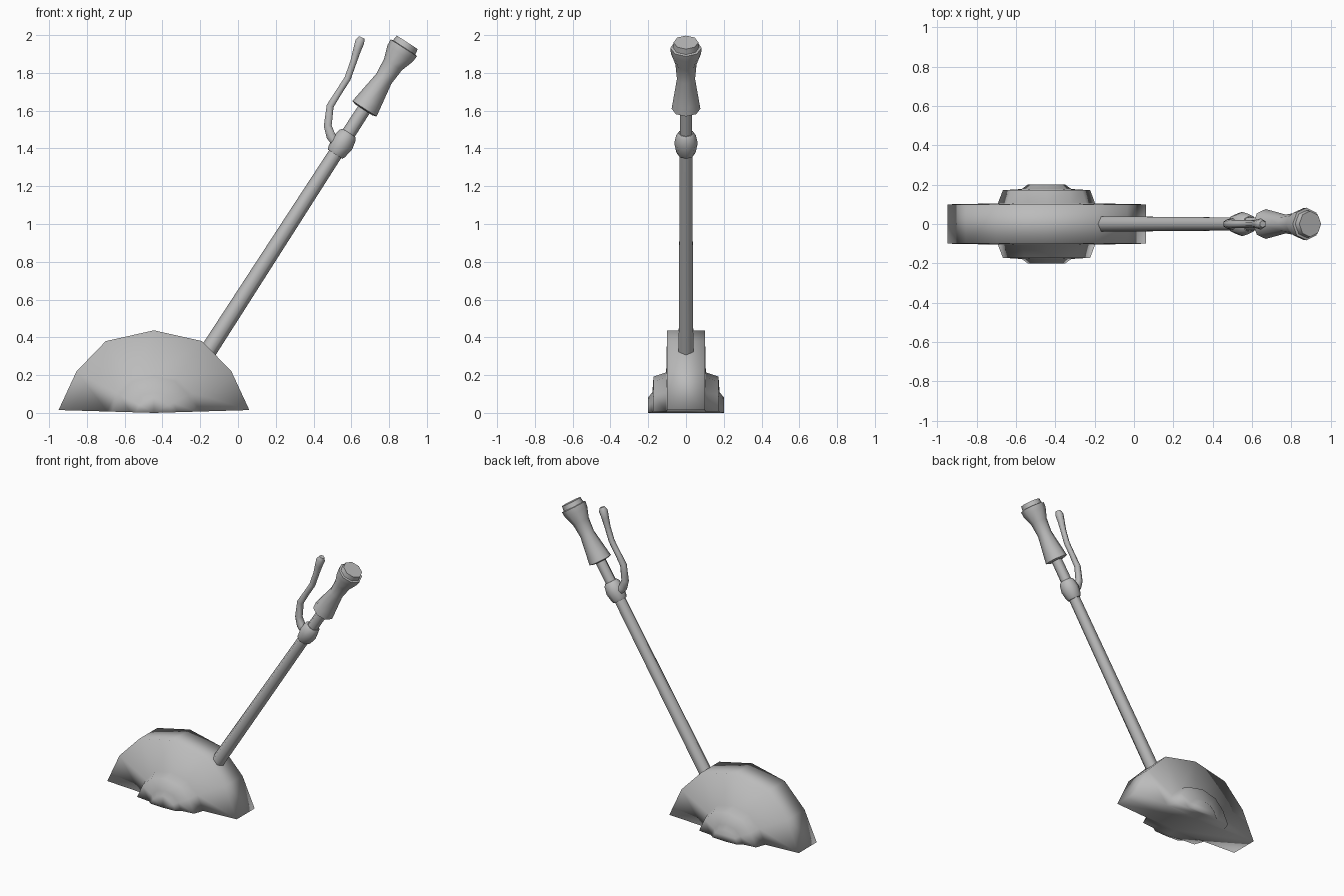
import bpy, bmesh, math
from mathutils import Vector

cube = bpy.data.objects.get("Cube")
if cube:
    bpy.data.objects.remove(cube, do_unlink=True)

grey = bpy.data.materials.new("plain_grey")
grey.use_nodes = True
tone = (0.5, 0.5, 0.5, 1)
grey.diffuse_color = tone
grey.node_tree.nodes["Principled BSDF"].inputs["Base Color"].default_value = tone

HUB_X = -0.445
FOOT = Vector((-0.15, 0, 0.34))
AXIS = Vector((0.542, 0, 0.84)).normalized()
ACROSS = Vector((AXIS.z, 0, -AXIS.x))
SIDE = Vector((0, 1, 0))


def loft(name, rings, angle=None):
    """Skin a list of closed rings and cap both ends."""
    bm = bmesh.new()
    loops = [[bm.verts.new(p) for p in ring] for ring in rings]
    n = len(loops[0])
    for a, b in zip(loops, loops[1:]):
        for i in range(n):
            j = (i + 1) % n
            bm.faces.new((a[i], a[j], b[j], b[i]))
    bm.faces.new(loops[0])
    bm.faces.new(loops[-1])
    bmesh.ops.recalc_face_normals(bm, faces=bm.faces)
    mesh = bpy.data.meshes.new(name)
    bm.to_mesh(mesh)
    bm.free()
    mesh.materials.append(grey)
    mesh.shade_smooth()
    obj = bpy.data.objects.new(name, mesh)
    bpy.context.collection.objects.link(obj)
    if angle:
        bpy.ops.object.select_all(action='DESELECT')
        obj.select_set(True)
        bpy.context.view_layer.objects.active = obj
        bpy.ops.object.shade_smooth_by_angle(angle=math.radians(angle))
    return obj


def turned(name, profile, sides, angle=None):
    """Part turned about the sloping lever axis; profile is (distance, radius)."""
    rings = []
    for t, r in profile:
        turns = [math.tau * i / sides for i in range(sides)]
        rings.append([FOOT + AXIS * t + (ACROSS * math.cos(a) + SIDE * math.sin(a)) * r
                      for a in turns])
    return loft(name, rings, angle)


# Half-round base with stepped hubs on both faces
half = [(0.505, 0.015), (0.41, 0.22), (0.255, 0.38)]
arc = half + [(0, 0.437)] + [(-x, z) for x, z in reversed(half)] + [(0, 0)]
steps = [(0.2, 0.19), (0.178, 0.25), (0.172, 0.44), (0.105, 0.49), (0.1, 1)]
steps += [(-y, s) for y, s in reversed(steps)]
loft("base", [[(HUB_X + x * s, y, z * s) for x, z in arc] for y, s in steps])

# Shaft, collar and grip along one axis
turned("shaft", [(-0.01, 0.045), (1.25, 0.038), (1.56, 0.036)], 6, 65)
turned("collar", [(1.225, 0.045), (1.24, 0.052), (1.295, 0.062), (1.345, 0.052), (1.36, 0.04)], 8, 50)
turned("grip", [(1.505, 0.055), (1.512, 0.076), (1.56, 0.069), (1.70, 0.048), (1.79, 0.056),
                (1.86, 0.08), (1.895, 0.083), (1.898, 0.07), (1.93, 0.066)], 8, 50)

# Bent release lever beside the grip
path = [(0.52, 1.43, 1.3), (0.492, 1.465, 1.3), (0.475, 1.52, 1.1), (0.488, 1.625, 1),
        (0.535, 1.70, 0.9), (0.58, 1.77, 0.9), (0.612, 1.86, 0.9), (0.63, 1.92, 1.1),
        (0.645, 1.965, 1.3), (0.655, 1.988, 0.8)]
curve = bpy.data.curves.new("release_lever", 'CURVE')
curve.dimensions = '3D'
curve.bevel_depth = 0.022
curve.bevel_resolution = 1
curve.use_fill_caps = True
spline = curve.splines.new('POLY')
spline.points.add(len(path) - 1)
for point, (x, z, r) in zip(spline.points, path):
    point.co = (x, 0, z, 1)
    point.radius = r
spline.use_smooth = True
curve.materials.append(grey)
bpy.context.collection.objects.link(bpy.data.objects.new("release_lever", curve))
